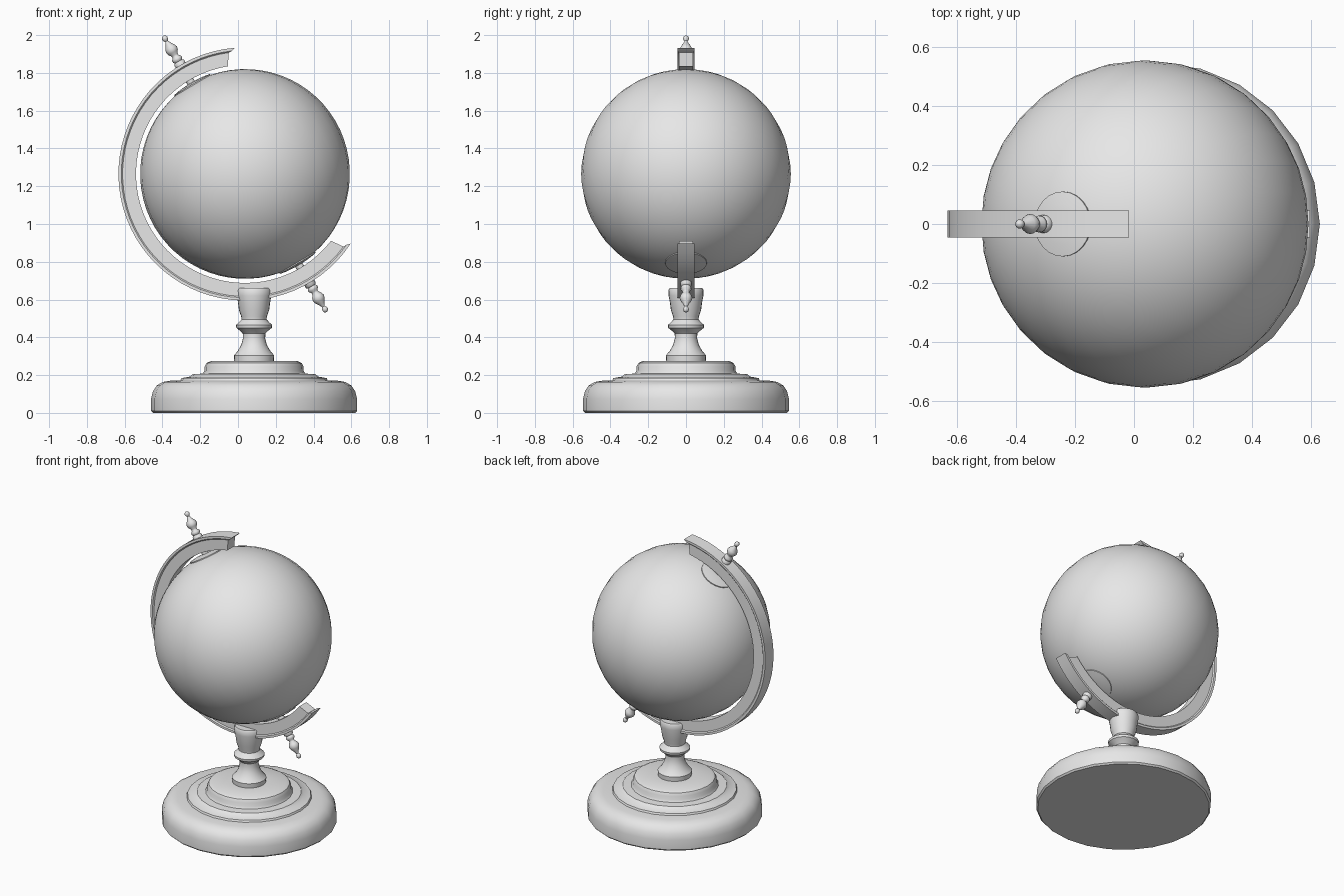
import bpy
import bmesh
from math import radians, sin, cos, tau
from mathutils import Matrix, Vector

cube = bpy.data.objects.get("Cube")
if cube:
    bpy.data.objects.remove(cube, do_unlink=True)

mat = bpy.data.materials.new("plain_grey")
mat.use_nodes = True
GREY = (0.8, 0.8, 0.8, 1)
mat.diffuse_color = GREY
mat.node_tree.nodes["Principled BSDF"].inputs["Base Color"].default_value = GREY

CENTRE = Vector((0.037, 0, 1.265))   # globe centre
STAND_X = 0.085                      # base and column axis
AXIS = 120.6                         # direction of the upper pole in xz
RADIUS = 0.555


def finish(name, bm, angle=35):
    bmesh.ops.recalc_face_normals(bm, faces=bm.faces[:])
    mesh = bpy.data.meshes.new(name)
    bm.to_mesh(mesh)
    bm.free()
    mesh.materials.append(mat)
    obj = bpy.data.objects.new(name, mesh)
    bpy.context.collection.objects.link(obj)
    bpy.ops.object.select_all(action='DESELECT')
    obj.select_set(True)
    bpy.context.view_layer.objects.active = obj
    bpy.ops.object.shade_smooth_by_angle(angle=radians(angle))
    return obj


def lathe(name, profile, matrix, sides=24, angle=35):
    """Revolve (radius, height) points around local z, with capped ends."""
    bm = bmesh.new()
    rings = [[bm.verts.new((r * cos(tau * i / sides), r * sin(tau * i / sides), z))
              for i in range(sides)] for r, z in profile]
    for a, b in zip(rings, rings[1:]):
        for i in range(sides):
            j = (i + 1) % sides
            bm.faces.new((a[i], a[j], b[j], b[i]))
    bm.faces.new(rings[0])
    bm.faces.new(rings[-1])
    bm.transform(matrix)
    return finish(name, bm, angle)


stand = Matrix.Translation((STAND_X, 0, 0))

# Stepped round base
lathe("base", [(0.535, 0), (0.545, 0.01), (0.545, 0.075), (0.535, 0.115),
               (0.515, 0.145), (0.485, 0.163), (0.45, 0.17), (0.39, 0.172),
               (0.385, 0.184), (0.34, 0.192), (0.325, 0.205), (0.272, 0.208),
               (0.263, 0.222), (0.262, 0.245), (0.252, 0.264), (0.23, 0.274),
               (0.1, 0.275)], stand)

# Turned column
lathe("column", [(0.105, 0.27), (0.107, 0.305), (0.1, 0.312), (0.085, 0.33),
                 (0.068, 0.36), (0.059, 0.395), (0.06, 0.42), (0.075, 0.435),
                 (0.094, 0.45), (0.096, 0.465), (0.08, 0.48), (0.066, 0.495),
                 (0.068, 0.51), (0.08, 0.545), (0.086, 0.59), (0.092, 0.62),
                 (0.093, 0.65), (0.087, 0.66)], stand)

# Globe, with its poles on the tilted axis
tilt = Matrix.Translation(CENTRE) @ Matrix.Rotation(radians(90 - AXIS), 4, 'Y')
bm = bmesh.new()
bmesh.ops.create_uvsphere(bm, u_segments=32, v_segments=32, radius=RADIUS)
bm.transform(tilt)
finish("globe", bm)

# Pole caps, pivot pins and finials at both ends of the axis
for label, matrix in (("upper", tilt),
                      ("lower", tilt @ Matrix.Rotation(radians(180), 4, 'X'))):
    lathe(label + "_pole_cap", [(0.11, 0.535), (0.11, 0.55), (0.07, 0.557),
                                (0.03, 0.56)], matrix)
    lathe(label + "_pivot_pin", [(0.022, 0.55), (0.022, 0.6)], matrix, 16)
    lathe(label + "_finial", [(0.03, 0.66), (0.03, 0.685), (0.022, 0.692),
                              (0.028, 0.7), (0.028, 0.712), (0.018, 0.722),
                              (0.018, 0.732), (0.029, 0.748), (0.034, 0.764),
                              (0.028, 0.78), (0.016, 0.798), (0.008, 0.816),
                              (0.014, 0.825), (0.016, 0.834), (0.012, 0.844),
                              (0.004, 0.849)], matrix, 16, 50)

# Curved arm: (radius, half width, angle the end runs past the axis)
half = [(0.577, 0.038, 21.5), (0.648, 0.038, 23), (0.655, 0.045, 24.5),
        (0.67, 0.045, 26)]
section = half + [(r, -w, e) for r, w, e in reversed(half)]
STEPS = 48
bm = bmesh.new()
rings = []
for s in range(STEPS + 1):
    ring = []
    for r, w, e in section:
        a = radians(AXIS - e + (180 + 2 * e) * s / STEPS)
        ring.append(bm.verts.new(CENTRE + Vector((r * cos(a), w, r * sin(a)))))
    rings.append(ring)
n = len(section)
for a, b in zip(rings, rings[1:]):
    for i in range(n):
        j = (i + 1) % n
        bm.faces.new((a[i], a[j], b[j], b[i]))
for ring in (rings[0], rings[-1]):
    for i in range(len(half) - 1):
        bm.faces.new((ring[i], ring[i + 1], ring[n - 2 - i], ring[n - 1 - i]))
finish("meridian_arm", bm, 30)
